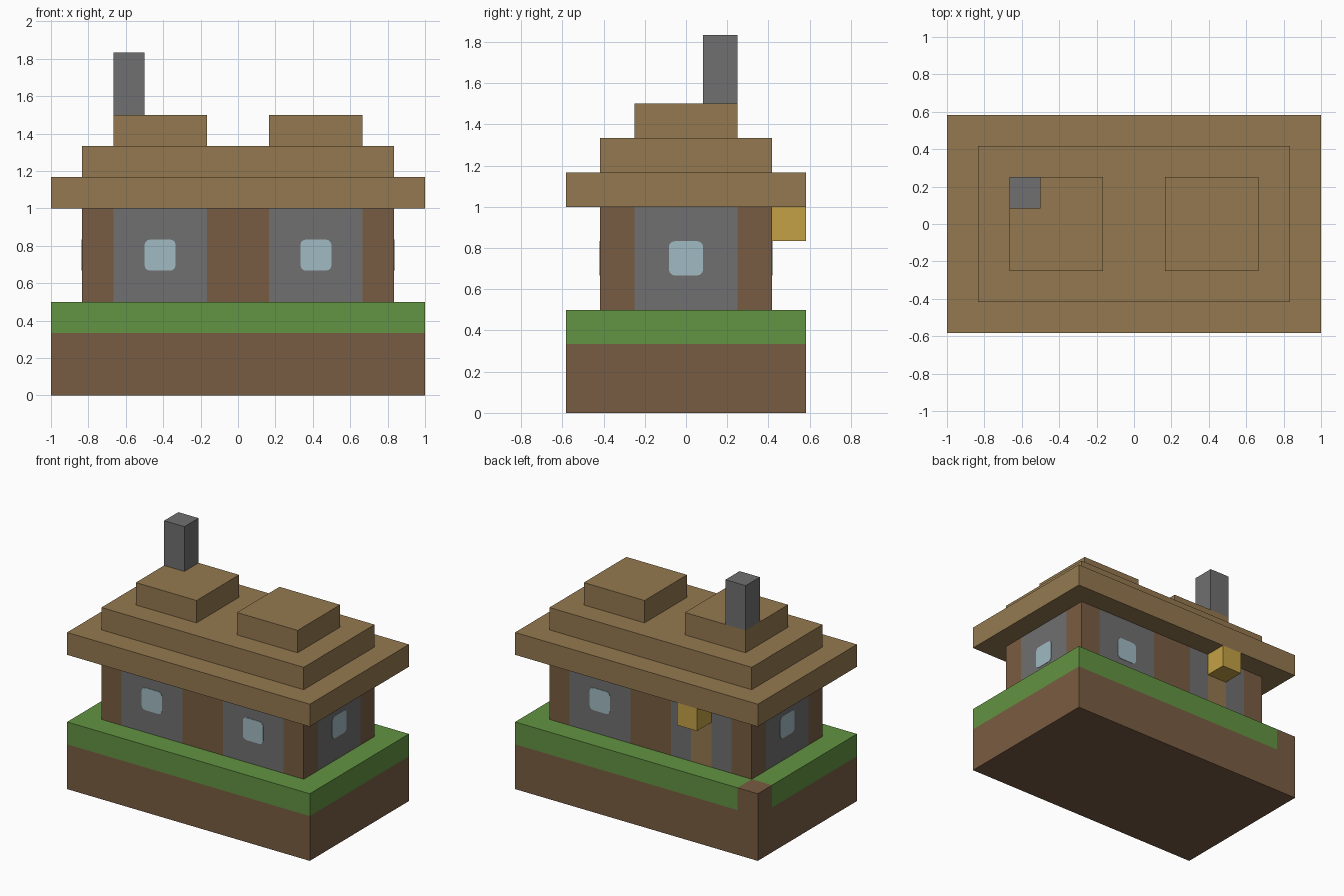
import bpy
import bmesh
from math import radians
from mathutils import Matrix

cube = bpy.data.objects.get("Cube")
if cube:
    bpy.data.objects.remove(cube, do_unlink=True)

U = 1 / 6  # one building block


def material(name, rgb):
    """Flat material from 0-255 display values."""
    lin = [((c / 255 + 0.055) / 1.055) ** 2.4 for c in rgb] + [1]
    m = bpy.data.materials.new(name)
    m.use_nodes = True
    m.diffuse_color = lin
    bsdf = m.node_tree.nodes["Principled BSDF"]
    bsdf.inputs["Base Color"].default_value = lin
    bsdf.inputs["Roughness"].default_value = 0.9
    return m


EARTH = material("earth brown", (121, 92, 66))
GRASS = material("grass green", (98, 147, 66))
STONE = material("stone grey", (112, 112, 112))
PLANK = material("plank tan", (148, 121, 80))
GLASS = material("pale glass", (160, 186, 194))
GOLD = material("lantern gold", (196, 161, 70))


def finish(name, bm, mat):
    bmesh.ops.recalc_face_normals(bm, faces=bm.faces)
    mesh = bpy.data.meshes.new(name)
    bm.to_mesh(mesh)
    bm.free()
    mesh.materials.append(mat)
    obj = bpy.data.objects.new(name, mesh)
    bpy.context.collection.objects.link(obj)
    return obj


def box(name, mat, x, y, z):
    """Box between (low, high) pairs, given in blocks."""
    bm = bmesh.new()
    size = [(b - a) * U for a, b in (x, y, z)]
    mid = [(a + b) / 2 * U for a, b in (x, y, z)]
    bmesh.ops.create_cube(bm, size=1, matrix=Matrix.Translation(mid) @ Matrix.Diagonal((*size, 1)))
    return finish(name, bm, mat)


def window(name, x, y, angle):
    """Thin pane with rounded corners, centred on a wall face."""
    bm = bmesh.new()
    place = Matrix.Translation((x * U, y * U, 4.5 * U)) @ Matrix.Rotation(radians(angle), 4, "Z")
    bmesh.ops.create_cube(bm, size=1, matrix=Matrix.Diagonal((U, 0.006, U, 1)))
    corners = [e for e in bm.edges if abs(e.verts[0].co.y - e.verts[1].co.y) > 0.001]
    bmesh.ops.bevel(bm, geom=corners, offset=0.03, segments=3, profile=0.5, affect="EDGES")
    bm.transform(place)
    return finish(name, bm, GLASS)


# Ground: earth slab, grass layer with one bare corner
box("earth_base", EARTH, (-6, 6), (-3.5, 3.5), (0, 2))
box("bare_earth_corner", EARTH, (-6, -5), (2.5, 3.5), (2, 3))
bm = bmesh.new()
outline = [(-6, -3.5), (6, -3.5), (6, 3.5), (-5, 3.5), (-5, 2.5), (-6, 2.5)]
face = bm.faces.new([bm.verts.new((x * U, y * U, 2 * U)) for x, y in outline])
top = bmesh.ops.extrude_face_region(bm, geom=[face])["geom"]
bmesh.ops.translate(bm, vec=(0, 0, U), verts=[v for v in top if isinstance(v, bmesh.types.BMVert)])
finish("grass_layer", bm, GRASS)

# Timber posts
WALL = (3, 6)
for side, y in (("front", (-2.5, -1.5)), ("back", (1.5, 2.5))):
    box(side + "_right_post", EARTH, (-5, -4), y, WALL)
    box(side + "_middle_post", EARTH, (-1, 1), y, WALL)
    box(side + "_left_post", EARTH, (4, 5), y, WALL)

# Stone wall panels
box("front_right_wall", STONE, (-4, -1), (-2.5, -1.5), WALL)
box("front_left_wall", STONE, (1, 4), (-2.5, -1.5), WALL)
box("back_left_wall", STONE, (1, 4), (1.5, 2.5), WALL)
box("right_wall", STONE, (-5, -4), (-1.5, 1.5), WALL)
box("left_wall", STONE, (4, 5), (-1.5, 1.5), WALL)

# Doorway in the back wall, lantern above it
box("door_outer_wall", STONE, (-4, -3), (1.5, 2.5), WALL)
box("door_inner_wall", STONE, (-2, -1), (1.5, 2.5), WALL)
box("door", PLANK, (-3, -2), (1.5, 2.5), (3, 5))
box("door_lintel", STONE, (-3, -2), (1.5, 2.5), (5, 6))
box("lantern", GOLD, (-3, -2), (2.5, 3.5), (5, 6))

# Windows
window("front_right_window", -2.5, -2.5, 0)
window("front_left_window", 2.5, -2.5, 0)
window("back_window", 2.5, 2.5, 0)
window("right_window", -5, 0, 90)
window("left_window", 5, 0, 90)

# Stepped roof and chimney
box("roof_eaves", PLANK, (-6, 6), (-3.5, 3.5), (6, 7))
box("roof_step", PLANK, (-5, 5), (-2.5, 2.5), (7, 8))
box("roof_right_cap", PLANK, (-4, -1), (-1.5, 1.5), (8, 9))
box("roof_left_cap", PLANK, (1, 4), (-1.5, 1.5), (8, 9))
box("chimney", STONE, (-4, -3), (0.5, 1.5), (9, 11))
